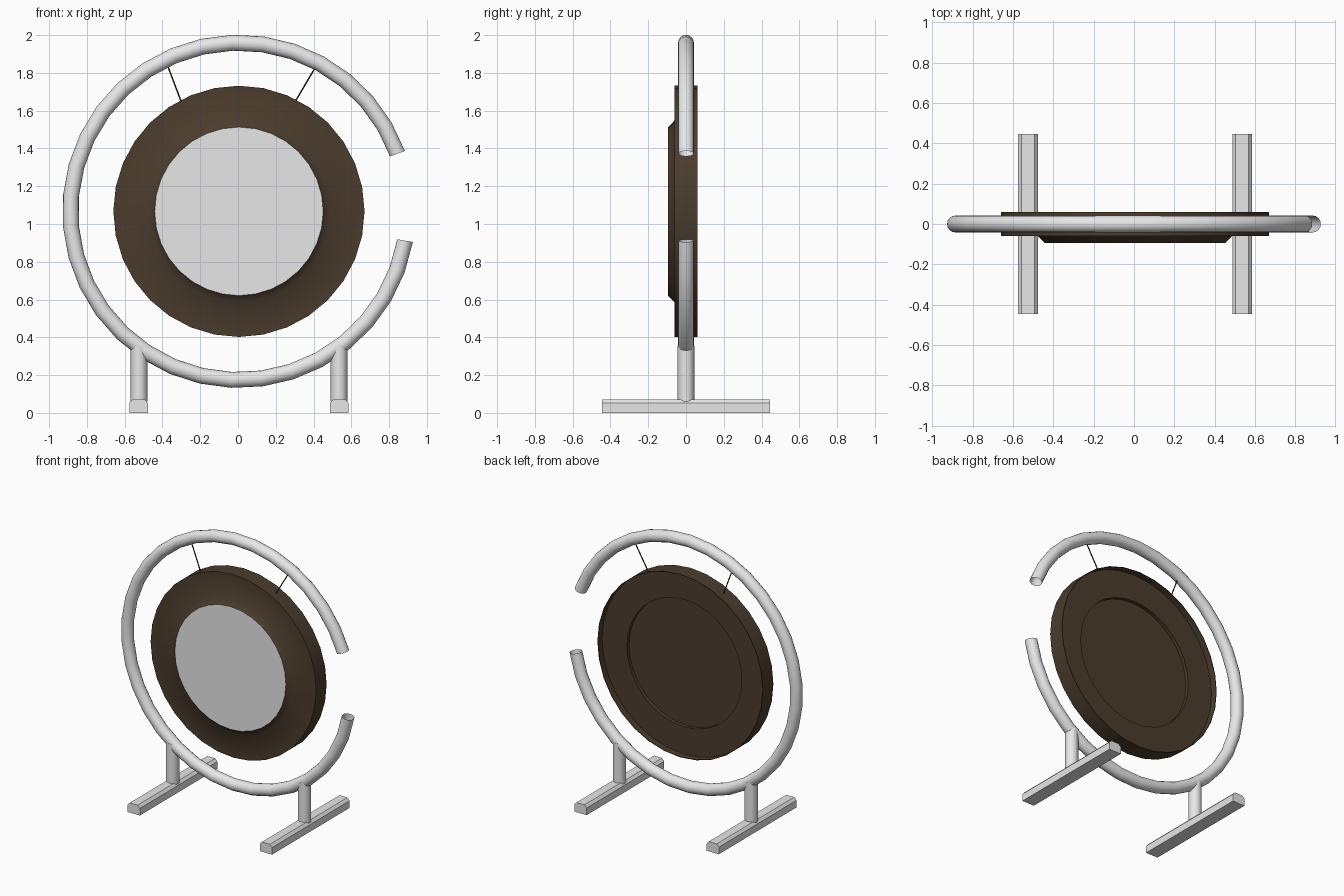
import bpy, bmesh
from math import sin, cos, pi, radians
from mathutils import Matrix, Vector

if "Cube" in bpy.data.objects:
    bpy.data.objects.remove(bpy.data.objects["Cube"], do_unlink=True)

CENTRE = Vector((0.005, 0, 1.067))


def make_material(name, colour):
    mat = bpy.data.materials.new(name)
    mat.use_nodes = True
    mat.diffuse_color = colour
    mat.node_tree.nodes["Principled BSDF"].inputs["Base Color"].default_value = colour
    return mat


grey = make_material("light grey", (0.8, 0.8, 0.8, 1))
brown = make_material("dark brown", (0.07, 0.045, 0.026, 1))


def finish(bm, name, mats, smooth_angle=None):
    bmesh.ops.recalc_face_normals(bm, faces=bm.faces)
    mesh = bpy.data.meshes.new(name)
    bm.to_mesh(mesh)
    bm.free()
    obj = bpy.data.objects.new(name, mesh)
    bpy.context.collection.objects.link(obj)
    for mat in mats:
        mesh.materials.append(mat)
    if smooth_angle:
        bpy.ops.object.select_all(action='DESELECT')
        obj.select_set(True)
        bpy.context.view_layer.objects.active = obj
        bpy.ops.object.shade_smooth_by_angle(angle=radians(smooth_angle))
    return obj


def rod(name, start, end, radius, sides, mat):
    start, end = Vector(start), Vector(end)
    axis = end - start
    matrix = Matrix.Translation((start + end) / 2) @ axis.to_track_quat('Z', 'Y').to_matrix().to_4x4()
    bm = bmesh.new()
    bmesh.ops.create_cone(bm, cap_ends=True, segments=sides, radius1=radius,
                          radius2=radius, depth=axis.length, matrix=matrix)
    return finish(bm, name, [mat], 40)


# Open hoop: a circular section swept most of the way round
HOOP, TUBE = 0.893, 0.042
bm = bmesh.new()
radial = Vector((cos(radians(20)), 0, sin(radians(20))))
section = bmesh.ops.create_circle(bm, segments=16, radius=TUBE)
for vert in section["verts"]:
    vert.co = CENTRE + radial * (HOOP + vert.co.x) + Vector((0, vert.co.y, 0))
bmesh.ops.spin(bm, geom=bm.verts[:] + bm.edges[:], cent=CENTRE, axis=(0, -1, 0),
               angle=radians(330), steps=32)
finish(bm, "hoop_frame", [grey], 40)

# Gong: lathed dish with a raised front boss, and a back sunk in two steps inside a thin rim
SIDES = 32
profile = [(0.446, -0.095), (0.482, -0.06), (0.665, -0.06), (0.665, 0.06),
           (0.661, 0.06), (0.661, 0.012), (0.462, 0.012), (0.462, -0.014)]
bm = bmesh.new()
rings = [[bm.verts.new(CENTRE + Vector((r * cos(2 * pi * i / SIDES), y, r * sin(2 * pi * i / SIDES))))
          for i in range(SIDES)] for r, y in profile]
for a, b in zip(rings, rings[1:]):
    for i in range(SIDES):
        j = (i + 1) % SIDES
        bm.faces.new((a[i], a[j], b[j], b[i]))
bm.faces.new(rings[-1])
bm.faces.new(rings[0]).material_index = 1
gong = finish(bm, "gong", [brown, grey], 55)
# keep the front plate crisp against the sloped boss
plate = next(p for p in gong.data.polygons if p.material_index == 1)
plate_edges = set(plate.edge_keys)
for edge in gong.data.edges:
    if edge.key in plate_edges:
        edge.use_edge_sharp = True

# Hanging cords
rod("left_cord", (0.41, 0, 1.83), (0.298, 0, 1.64), 0.004, 8, brown)
rod("right_cord", (-0.375, 0, 1.845), (-0.298, 0, 1.64), 0.004, 8, brown)

# Legs and chamfered feet
foot_profile = [(-0.049, 0), (0.049, 0), (0.049, 0.052), (0.032, 0.071),
                (-0.032, 0.071), (-0.049, 0.052)]
for side, leg_x, foot_x in (("left", 0.535, 0.536), ("right", -0.524, -0.526)):
    rod(side + "_leg", (leg_x, 0, 0.06), (leg_x, 0, 0.355), 0.044, 16, grey)
    bm = bmesh.new()
    face = bm.faces.new([bm.verts.new((foot_x + px, -0.445, pz)) for px, pz in foot_profile])
    ext = bmesh.ops.extrude_face_region(bm, geom=[face], use_keep_orig=True)
    moved = [g for g in ext["geom"] if isinstance(g, bmesh.types.BMVert)]
    bmesh.ops.translate(bm, verts=moved, vec=(0, 0.89, 0))
    finish(bm, side + "_foot", [grey])
